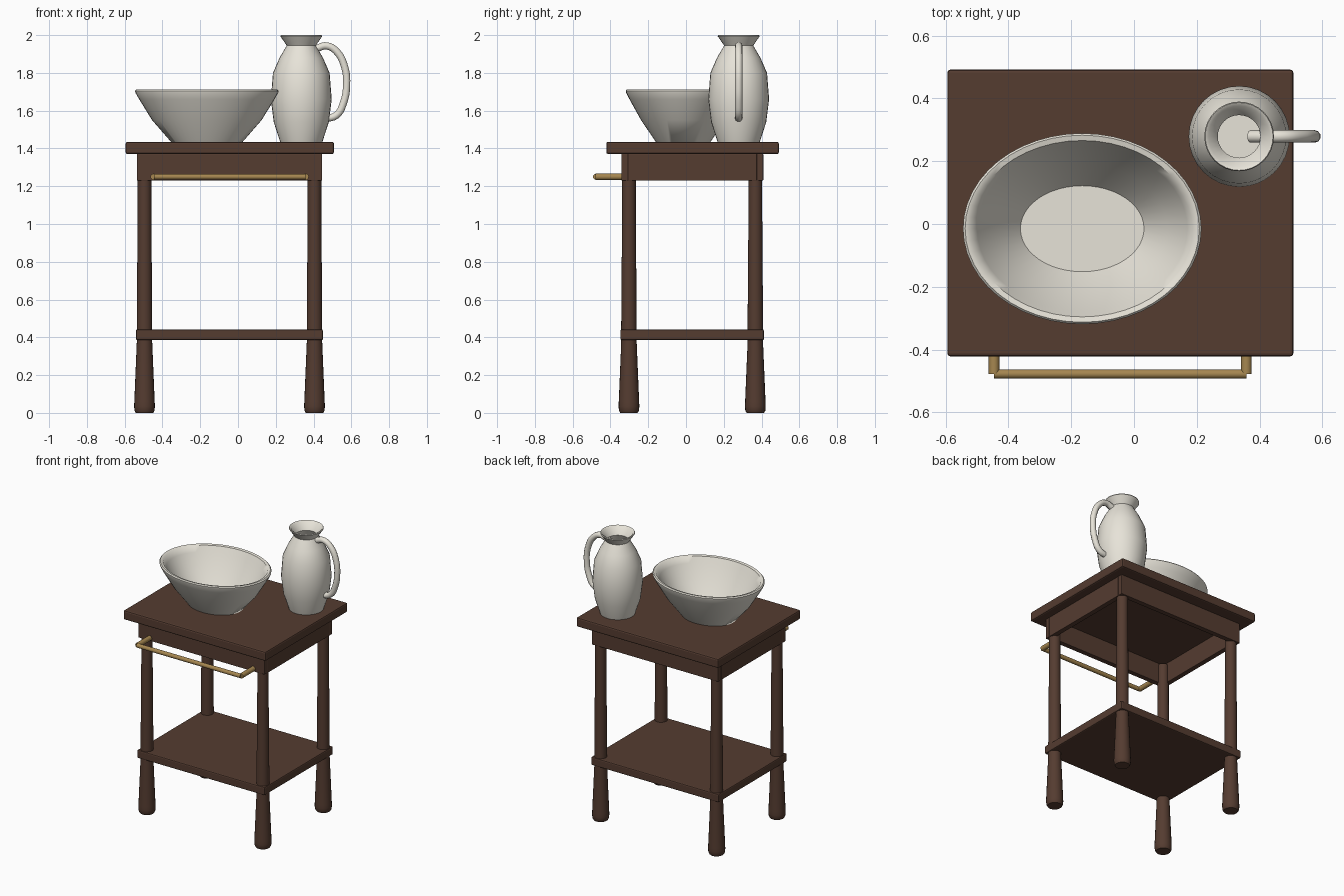
import bpy, bmesh, math
from mathutils import Vector

if "Cube" in bpy.data.objects:
    bpy.data.objects.remove(bpy.data.objects["Cube"])


def material(name, rgb):
    m = bpy.data.materials.new(name)
    m.diffuse_color = (*rgb, 1)
    m.use_nodes = True
    m.node_tree.nodes["Principled BSDF"].inputs["Base Color"].default_value = m.diffuse_color
    return m


WOOD = material("dark_wood", (0.09, 0.045, 0.03))
BRASS = material("brass", (0.38, 0.24, 0.08))
CERAMIC = material("cream_ceramic", (0.80, 0.77, 0.69))


def finish(name, bm, mat, smooth=True):
    bmesh.ops.recalc_face_normals(bm, faces=bm.faces)
    me = bpy.data.meshes.new(name)
    bm.to_mesh(me)
    bm.free()
    me.materials.append(mat)
    ob = bpy.data.objects.new(name, me)
    bpy.context.collection.objects.link(ob)
    if smooth:
        bpy.ops.object.select_all(action='DESELECT')
        ob.select_set(True)
        bpy.context.view_layer.objects.active = ob
        bpy.ops.object.shade_smooth_by_angle(angle=math.radians(50))
    return ob


def box(name, x, y, z, bevel=0.006):
    bm = bmesh.new()
    bmesh.ops.create_cube(bm, size=1)
    for v in bm.verts:
        v.co = [(r[0] + r[1]) / 2 + c * (r[1] - r[0]) for r, c in zip((x, y, z), v.co)]
    bmesh.ops.bevel(bm, geom=bm.edges[:], offset=bevel, segments=2, profile=0.5, affect='EDGES')
    return finish(name, bm, WOOD, False)


def lathe(name, rings, centre, mat, sides=32):
    """Skin elliptical rings (rx, ry, z), capping the first and last."""
    bm = bmesh.new()
    loops = []
    for rx, ry, z in rings:
        loops.append([bm.verts.new((centre[0] + rx * math.cos(a), centre[1] + ry * math.sin(a), z))
                      for a in (2 * math.pi * i / sides for i in range(sides))])
    for a, b in zip(loops, loops[1:]):
        for i in range(sides):
            j = (i + 1) % sides
            bm.faces.new((a[i], a[j], b[j], b[i]))
    bm.faces.new(loops[0][::-1])
    bm.faces.new(loops[-1])
    return finish(name, bm, mat)


def rod(name, a, b, radius, mat, sides=16):
    a, b = Vector(a), Vector(b)
    bm = bmesh.new()
    bmesh.ops.create_cone(bm, cap_ends=True, segments=sides, radius1=radius, radius2=radius, depth=(b - a).length)
    rot = (b - a).to_track_quat('Z', 'Y')
    for v in bm.verts:
        v.co = rot @ v.co + (a + b) / 2
    return finish(name, bm, mat)


# Table top, lower shelf and hollow apron
box("table_top", (-0.595, 0.508), (-0.422, 0.492), (1.37, 1.435), 0.01)
box("lower_shelf", (-0.541, 0.45), (-0.348, 0.413), (0.385, 0.442), 0.008)
X0, X1, Y0, Y1, T = -0.536, 0.446, -0.342, 0.409, 0.035
APRON_Z = (1.23, 1.372)
box("front_apron", (X0, X1), (Y0, Y0 + T), APRON_Z, 0.003)
box("back_apron", (X0, X1), (Y1 - T, Y1), APRON_Z, 0.003)
box("left_apron", (X0, X0 + T), (Y0 + T, Y1 - T), APRON_Z, 0.003)
box("right_apron", (X1 - T, X1), (Y0 + T, Y1 - T), APRON_Z, 0.003)

# Four turned legs
LEG = [(0.046, 0), (0.053, 0.012), (0.055, 0.035), (0.054, 0.06), (0.041, 0.37),
       (0.041, 0.46), (0.036, 1.1), (0.036, 1.36)]
for side, x in (("left", -0.495), ("right", 0.405)):
    for end, y in (("front", -0.302), ("back", 0.367)):
        lathe(f"{end}_{side}_leg", [(r, r, z) for r, z in LEG], (x, y), WOOD, 20)

# Towel rail on two brackets
RX0, RX1, RY, RZ = -0.446, 0.358, -0.478, 1.25
rod("towel_rail", (RX0, RY, RZ), (RX1, RY, RZ), 0.0145, BRASS)
for side, x in (("left", RX0), ("right", RX1)):
    rod(f"{side}_rail_bracket", (x, RY, RZ), (x, Y0 + 0.01, RZ), 0.017, BRASS)

# Oval wash bowl: outside wall, rolled rim, inside wall, floor
BOWL = [(0.19, 0.145, 1.435), (0.29, 0.223, 1.55), (0.358, 0.284, 1.66), (0.378, 0.302, 1.695),
        (0.380, 0.304, 1.705), (0.373, 0.298, 1.712), (0.355, 0.281, 1.708), (0.335, 0.262, 1.67),
        (0.272, 0.205, 1.56), (0.197, 0.137, 1.462)]
lathe("wash_bowl", BOWL, (-0.165, -0.015), CERAMIC, 48)

# Pitcher with open hollow neck
PX, PY = 0.335, 0.279
JUG = [(0.112, 1.435), (0.146, 1.54), (0.161, 1.66), (0.150, 1.80), (0.115, 1.88), (0.077, 1.945),
       (0.111, 1.994), (0.108, 2.0), (0.097, 1.994), (0.068, 1.945), (0.103, 1.88), (0.138, 1.80),
       (0.149, 1.66), (0.134, 1.54), (0.102, 1.455)]
lathe("pitcher", [(r, r, z) for r, z in JUG], (PX, PY), CERAMIC)

# Curved pitcher handle
cu = bpy.data.curves.new("pitcher_handle", 'CURVE')
cu.dimensions = '3D'
cu.bevel_depth = 0.02
cu.bevel_resolution = 3
cu.resolution_u = 5
cu.use_fill_caps = True
path = [(0.37, 1.905), (0.42, 1.93), (0.47, 1.943), (0.525, 1.91), (0.565, 1.83),
        (0.575, 1.74), (0.558, 1.64), (0.52, 1.575), (0.455, 1.557)]
sp = cu.splines.new('BEZIER')
sp.bezier_points.add(len(path) - 1)
for p, (x, z) in zip(sp.bezier_points, path):
    p.co = (x, PY, z)
    p.handle_left_type = p.handle_right_type = 'AUTO'
cu.materials.append(CERAMIC)
bpy.context.collection.objects.link(bpy.data.objects.new("pitcher_handle", cu))
